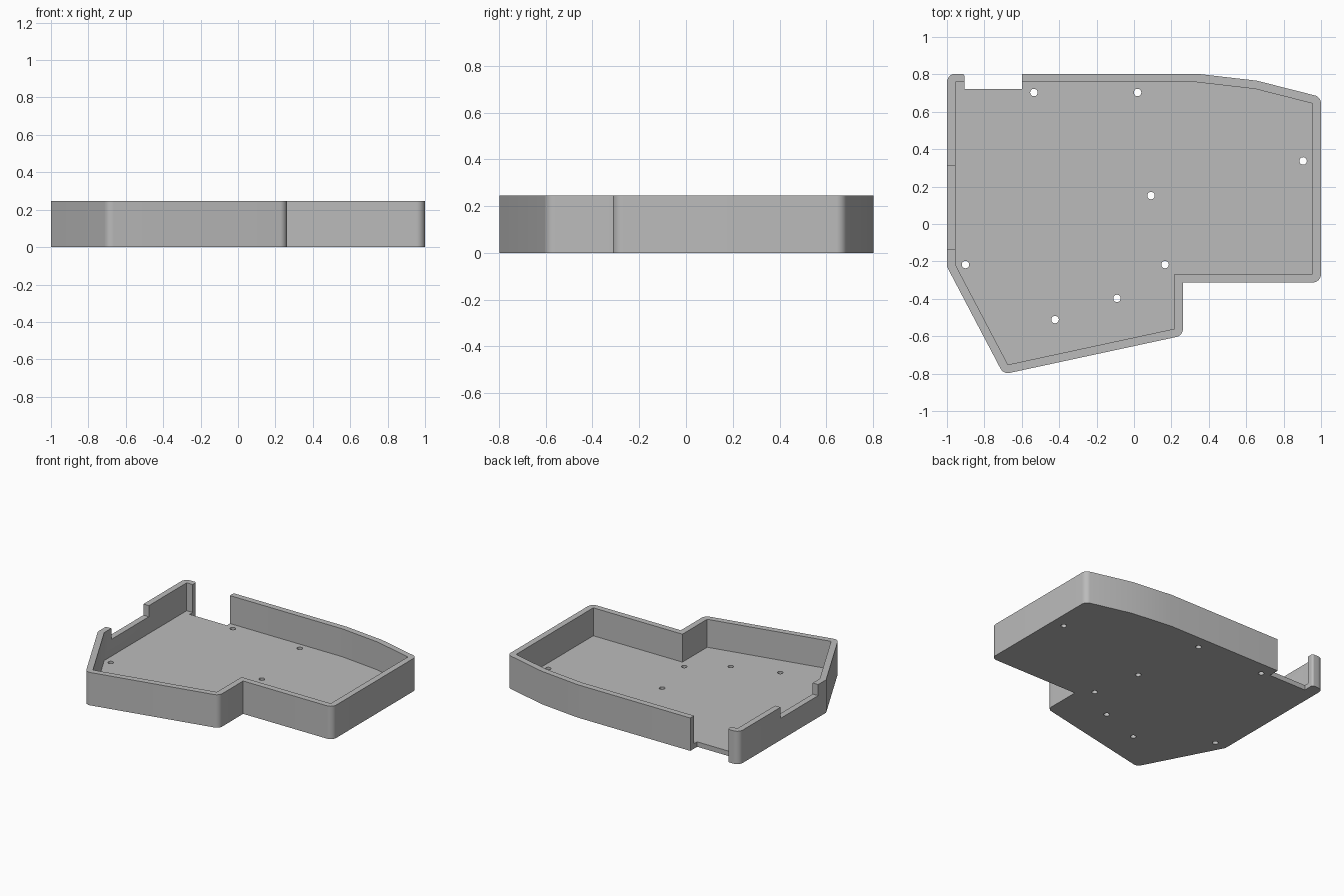
import bpy, bmesh, math
from mathutils import Vector

if "Cube" in bpy.data.objects:
    bpy.data.objects.remove(bpy.data.objects["Cube"])

HEIGHT, FLOOR, WALL = 0.246, 0.037, 0.045

# Inside outline of the tray, clockwise from the back right corner
INNER = [Vector(p) for p in [
    (-0.955, 0.758), (0.335, 0.758), (0.648, 0.722), (0.955, 0.644), (0.955, -0.268),
    (0.217, -0.268), (0.217, -0.56), (-0.674, -0.752), (-0.955, -0.217)]]
HOLES = [(-0.535, 0.703), (0.019, 0.703), (0.904, 0.337), (0.091, 0.152),
         (0.166, -0.217), (-0.091, -0.398), (-0.422, -0.511), (-0.901, -0.217)]


def offset(points, distance):
    """Move every edge outwards and meet the edges in sharp corners."""
    result = []
    for i, p in enumerate(points):
        a = (p - points[i - 1]).normalized()
        b = (points[(i + 1) % len(points)] - p).normalized()
        na, nb = Vector((-a.y, a.x)), Vector((-b.y, b.x))
        result.append(p + (na + nb) * distance / (1 + na.dot(nb)))
    return result


def fillet(points, radii, steps=8):
    """Round each corner with its own radius."""
    result = []
    for i, (p, r) in enumerate(zip(points, radii)):
        if not r:
            result.append(p)
            continue
        a = (points[i - 1] - p).normalized()
        b = (points[(i + 1) % len(points)] - p).normalized()
        half = a.angle(b) / 2
        centre = p + (a + b).normalized() * r / math.sin(half)
        start = p + a * r / math.tan(half) - centre
        end = p + b * r / math.tan(half) - centre
        for k in range(steps + 1):
            result.append(centre + start.lerp(end, k / steps).normalized() * r)
    return result


def prism(name, points, low, high):
    bm = bmesh.new()
    face = bm.faces.new([bm.verts.new((p[0], p[1], low)) for p in points])
    top = bmesh.ops.extrude_face_region(bm, geom=[face])["geom"]
    bmesh.ops.translate(bm, vec=(0, 0, high - low),
                        verts=[v for v in top if isinstance(v, bmesh.types.BMVert)])
    bmesh.ops.recalc_face_normals(bm, faces=bm.faces)
    mesh = bpy.data.meshes.new(name)
    bm.to_mesh(mesh)
    bm.free()
    obj = bpy.data.objects.new(name, mesh)
    bpy.context.collection.objects.link(obj)
    return obj


def circle(x, y, r, sides=24):
    return [(x + r * math.cos(math.tau * k / sides), y + r * math.sin(math.tau * k / sides))
            for k in range(sides)]


# Outer outline with rounded corners and the open gap in the back wall
outer = offset(INNER, WALL)
radii = [WALL, 0, 0, WALL, WALL, 0, WALL, WALL, WALL]
back = outer[0].y
gap = [Vector(p) for p in [(-0.906, back), (-0.906, 0.722), (-0.598, 0.722), (-0.598, back)]]
outline = fillet(outer[:1] + gap + outer[1:], radii[:1] + [0.015, 0, 0, 0] + radii[1:])
tray = prism("tray", outline, 0, HEIGHT)

# Pocket, lowered side wall and screw holes
cutters = [prism("pocket_cutter", INNER, FLOOR, HEIGHT + 0.1),
           prism("side_notch_cutter",
                 [(-1.1, -0.134), (-0.9, -0.134), (-0.9, 0.31), (-1.1, 0.31)],
                 0.163, HEIGHT + 0.1)]
cutters += [prism("hole_cutter", circle(x, y, 0.02), -0.1, 0.1) for x, y in HOLES]

bpy.context.view_layer.objects.active = tray
for cutter in cutters:
    cut = tray.modifiers.new("cut", "BOOLEAN")
    cut.operation, cut.solver, cut.object = "DIFFERENCE", "EXACT", cutter
    bpy.ops.object.modifier_apply(modifier=cut.name)
    bpy.data.objects.remove(cutter)

# One grey colour
grey = bpy.data.materials.new("grey")
grey.use_nodes = True
colour = (0.5, 0.5, 0.5, 1)
grey.diffuse_color = colour
grey.node_tree.nodes["Principled BSDF"].inputs["Base Color"].default_value = colour
tray.data.materials.clear()
tray.data.materials.append(grey)

bpy.ops.object.select_all(action="DESELECT")
tray.select_set(True)
bpy.ops.object.shade_smooth_by_angle(angle=math.radians(30))
